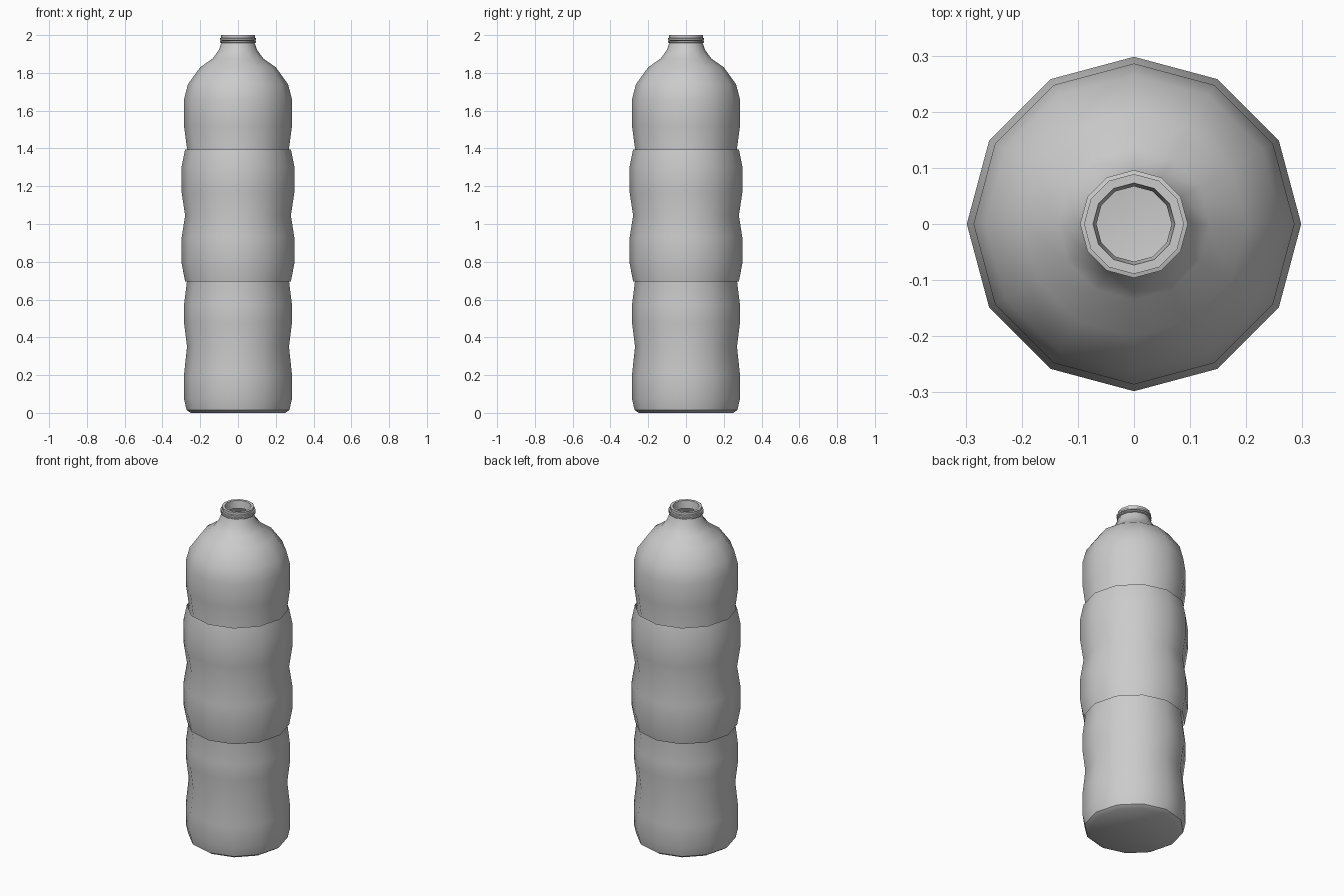
import bpy, bmesh, math

if "Cube" in bpy.data.objects:
    bpy.data.objects.remove(bpy.data.objects["Cube"])

SIDES = 12


def lathe(name, profile, cap_bottom=False, angle=38):
    """Spin a (radius, height) profile into a 12-sided smooth-shaded shell."""
    bm = bmesh.new()
    rings = []
    for r, z in profile:
        rings.append([bm.verts.new((r * math.cos(math.tau * i / SIDES),
                                    r * math.sin(math.tau * i / SIDES), z))
                      for i in range(SIDES)])
    for low, high in zip(rings, rings[1:]):
        for i in range(SIDES):
            j = (i + 1) % SIDES
            bm.faces.new((low[i], low[j], high[j], high[i]))
    if cap_bottom:
        bm.faces.new(rings[0][::-1])
    mesh = bpy.data.meshes.new(name)
    bm.to_mesh(mesh)
    bm.free()
    obj = bpy.data.objects.new(name, mesh)
    bpy.context.collection.objects.link(obj)
    bpy.ops.object.select_all(action='DESELECT')
    obj.select_set(True)
    bpy.context.view_layer.objects.active = obj
    bpy.ops.object.shade_smooth_by_angle(angle=math.radians(angle))
    return obj


# Bottle: base, four bulges with waists, shoulder, neck and hollow mouth
waists = [0.35, 0.70, 1.05, 1.40]
profile = [(0.25, 0.0), (0.272, 0.015), (0.286, 0.075), (0.286, 0.20)]
for z in waists:
    profile += [(0.286, z - 0.13), (0.27, z), (0.286, z + 0.12)] if z != 0.35 else \
               [(0.27, z), (0.286, z + 0.13)]
profile += [
    (0.286, 1.66), (0.265, 1.74), (0.20, 1.83), (0.135, 1.875),
    (0.102, 1.92), (0.088, 1.958),
    (0.096, 1.961), (0.096, 1.968), (0.088, 1.970),   # lower neck ring
    (0.096, 1.973), (0.096, 1.983), (0.089, 1.985),   # upper neck ring
    (0.089, 2.0), (0.073, 2.0), (0.067, 1.955),       # rim and inner lip
]
lathe("bottle", profile, cap_bottom=True)

# Label sleeve: open tube following the middle two bulges
lathe("label_sleeve", [
    (0.280, 0.695), (0.298, 0.79), (0.298, 0.93), (0.280, 1.045),
    (0.298, 1.165), (0.298, 1.305), (0.280, 1.395)])
